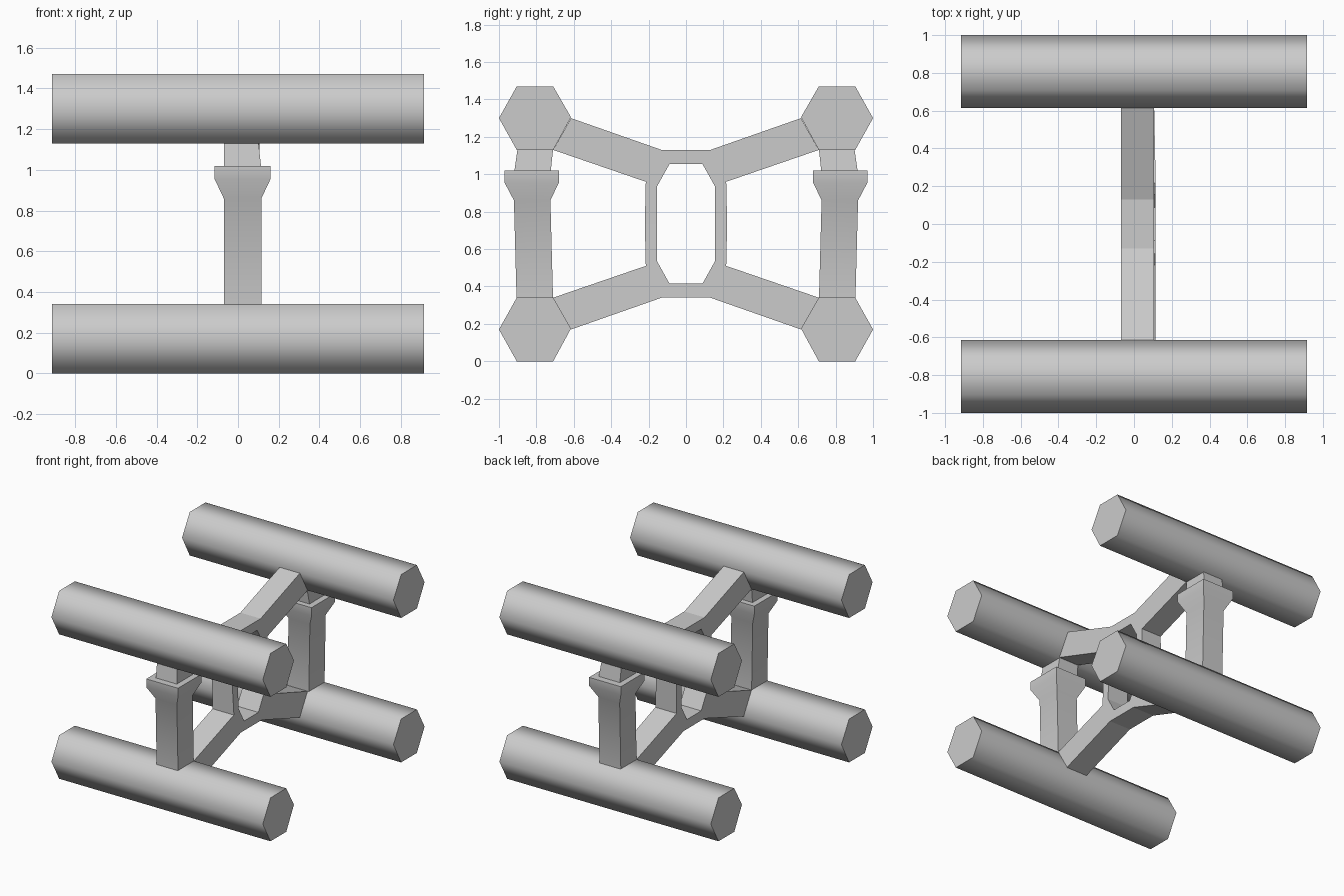
import bpy, bmesh, math
from mathutils import Vector

cube = bpy.data.objects.get("Cube")
if cube:
    bpy.data.objects.remove(cube, do_unlink=True)

grey = bpy.data.materials.new("light grey")
grey.use_nodes = True
colour = (0.6, 0.6, 0.6, 1)
grey.diffuse_color = colour
grey.node_tree.nodes["Principled BSDF"].inputs["Base Color"].default_value = colour

MID = 0.735  # height of the plane of symmetry


def finish(name, bm, angle=None):
    bmesh.ops.remove_doubles(bm, verts=bm.verts, dist=0.0005)
    bmesh.ops.recalc_face_normals(bm, faces=bm.faces)
    mesh = bpy.data.meshes.new(name)
    bm.to_mesh(mesh)
    bm.free()
    mesh.materials.append(grey)
    obj = bpy.data.objects.new(name, mesh)
    bpy.context.collection.objects.link(obj)
    if angle:
        bpy.ops.object.select_all(action='DESELECT')
        obj.select_set(True)
        bpy.context.view_layer.objects.active = obj
        bpy.ops.object.shade_smooth_by_angle(angle=math.radians(angle))
    return obj


def loft(bm, rings):
    """Join equal rings of points into a closed solid."""
    loops = [[bm.verts.new(p) for p in ring] for ring in rings]
    n = len(loops[0])
    for a, b in zip(loops, loops[1:]):
        for i in range(n):
            j = (i + 1) % n
            bm.faces.new((a[i], a[j], b[j], b[i]))
    bm.faces.new(loops[0])
    bm.faces.new(loops[-1])


# Four hexagonal tubes running along x
HEX = [(-1, .17), (-.905, .34), (-.71, .34), (-.615, .175), (-.71, 0), (-.905, 0)]
for side, sy in (("front", 1), ("back", -1)):
    for level, lift in (("lower", 0), ("upper", 1.13)):
        bm = bmesh.new()
        loft(bm, [[(x, y * sy, z + lift) for y, z in HEX] for x in (-.915, .915)])
        finish(f"{side}_{level}_tube", bm, 65)

# Central frame: one quarter outline, mirrored to all four corners
QUARTER = [(0, .395), (.13, .395), (.615, .565), (.71, .395), (.215, .225),
           (.22, 0), (.155, 0), (.155, .2), (.088, .32), (0, .32)]
bm = bmesh.new()
for sy in (1, -1):
    for sz in (1, -1):
        loft(bm, [[(x, y * sy, MID + z * sz) for y, z in QUARTER] for x in (-.07, .105)])
# Remove the inner walls on the mirror planes
inner = [f for f in bm.faces
         if all(abs(v.co.y) < .001 for v in f.verts)
         or all(abs(v.co.z - MID) < .001 for v in f.verts)]
bmesh.ops.delete(bm, geom=inner, context='FACES')
# The lower front arm is slightly thicker
for v in bm.verts:
    if v.co.x > 0 and v.co.z < MID - .1 and v.co.y < .23:
        v.co.x = .115
finish("central_frame", bm)

# Posts with flared collars: (z, x min, x max, y min, y max)
SECTIONS = [(.3, -.07, .115, -.905, -.71), (.86, -.07, .115, -.92, -.725),
            (.955, -.115, .16, -.97, -.68), (1.02, -.115, .16, -.97, -.68)]
NECK = [(1.0, -.07, .115, -.92, -.725), (1.14, -.07, .10, -.90, -.71)]


def box_ring(z, x0, x1, y0, y1, sy):
    return [(x0, y0 * sy, z), (x1, y0 * sy, z), (x1, y1 * sy, z), (x0, y1 * sy, z)]


for side, sy in (("front", 1), ("back", -1)):
    for part, sections in (("post", SECTIONS), ("neck", NECK)):
        bm = bmesh.new()
        loft(bm, [box_ring(*s, sy) for s in sections])
        finish(f"{side}_{part}", bm, 65)
